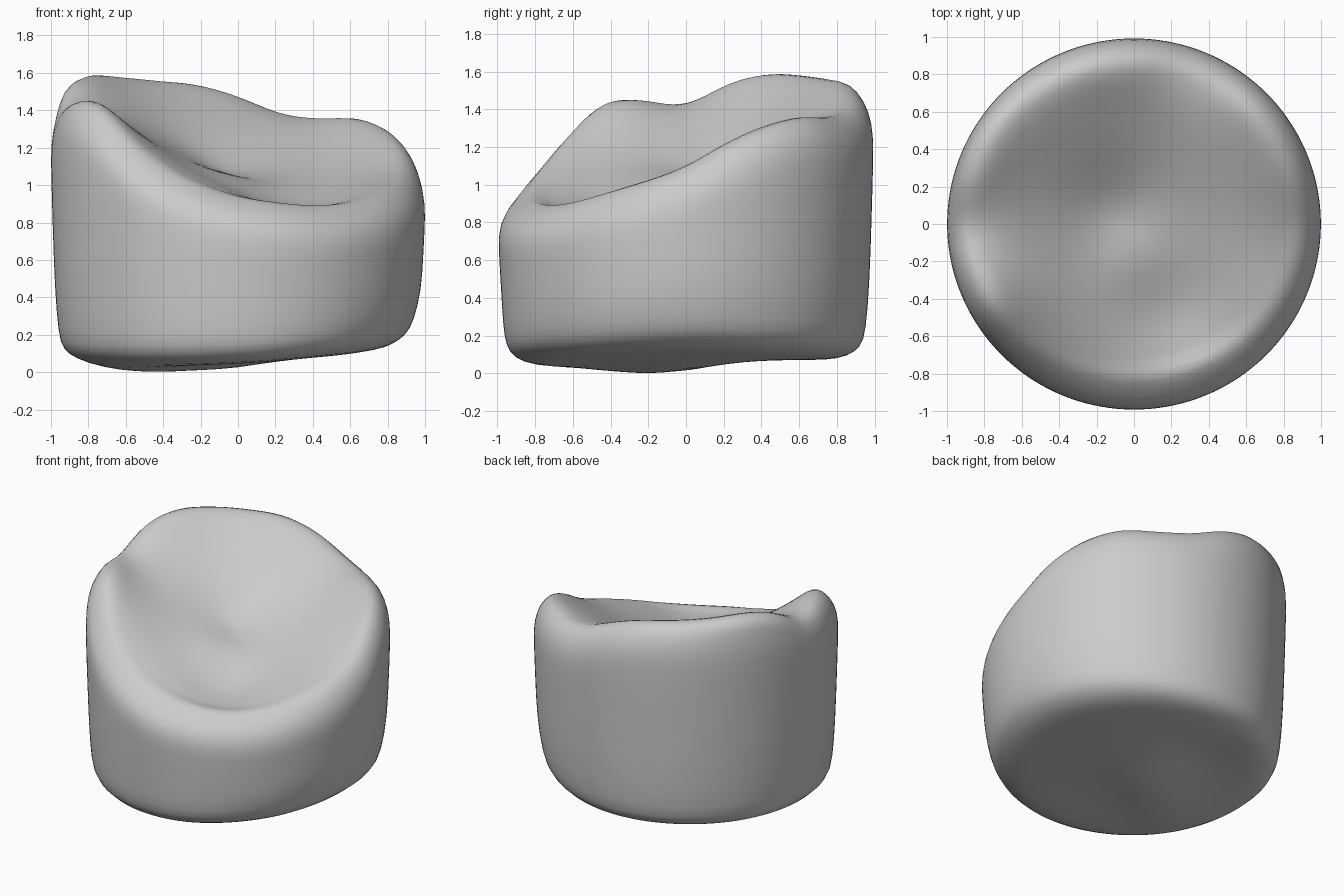
import bpy, bmesh, math

if "Cube" in bpy.data.objects:
    bpy.data.objects.remove(bpy.data.objects["Cube"])

# Rim crest height every 15 degrees, counter-clockwise from +x
RIM = [1.09, 1.22, 1.31, 1.355, 1.35, 1.38, 1.47, 1.535, 1.555, 1.575, 1.585, 1.535,
       1.42, 1.445, 1.43, 1.27, 1.11, 1.00, 0.935, 0.905, 0.89, 0.905, 0.95, 1.01]
# Lower edge height every 45 degrees
HEM = [0.125, 0.10, 0.07, 0.06, 0.05, 0.03, 0.04, 0.09]
SEG = 72
N = len(RIM)
# Fourier terms of the rim, used to stretch the seat like a membrane
TERMS = [(k, 2 / N * sum(h * math.cos(2 * math.pi * k * i / N) for i, h in enumerate(RIM)),
          2 / N * sum(h * math.sin(2 * math.pi * k * i / N) for i, h in enumerate(RIM)))
         for k in range(1, 12)]
MEAN = sum(RIM) / N


def loop_value(table, a):
    """Smooth periodic interpolation around the body."""
    n = len(table)
    u = (a / (2 * math.pi) * n) % n
    i = int(u)
    t = u - i
    p0, p1, p2, p3 = (table[(i + k) % n] for k in (-1, 0, 1, 2))
    return p1 + 0.5 * t * (p2 - p0 + t * (2*p0 - 5*p1 + 4*p2 - p3 + t * (3*(p1 - p2) + p3 - p0)))


def bump(x, y, cx, cy, size):
    return math.exp(-((x - cx) ** 2 + (y - cy) ** 2) / size ** 2)


def facing(a, degrees):
    """1 towards the given direction, fading to 0 a quarter turn away."""
    return max(0, math.cos(a - math.radians(degrees))) ** 2


def dish(x, y, a, s):
    """Hollowed seat surface, s = 0 at the centre and 1 at the rim."""
    z = MEAN + sum(s ** k * (c * math.cos(k * a) + d * math.sin(k * a)) for k, c, d in TERMS)
    z -= 0.19 * max(0, 1 - s * s) ** 1.4
    z += 0.03 * bump(x, y, 0, -0.2, 0.2) - 0.05 * bump(x, y, -0.1, 0.1, 0.22)
    return z - 0.05 * bump(x, y, 0.25, -0.5, 0.28)


def underside(x, y, a, s):
    """Sagging, slightly lumpy bottom."""
    z = 0.06 + (loop_value(HEM, a) - 0.06) * s * s
    return (z - 0.05 * bump(x, y, -0.45, -0.2, 0.28) - 0.04 * bump(x, y, -0.1, 0.0, 0.25)
            + 0.03 * bump(x, y, -0.3, 0.4, 0.25))


# Cross-section: mode, radius, height parameter
profile = [("under", r, 0) for r in (0.15, 0.3, 0.45, 0.6, 0.75)]
profile += [("hem", 0.86, 0.02), ("hem", 0.93, 0.07), ("hem", 0.955, 0.15)]
profile += [("wall", 0.975, 0.35), ("wall", 0.985, 0.65), ("wall", 0.993, 0.9)]
profile += [("rim", 0.995, -0.21), ("rim", 0.975, -0.11), ("rim", 0.93, -0.03), ("rim", 0.87, 0.01)]
profile += [("dish", r, 0) for r in (0.80, 0.73, 0.65, 0.56, 0.45, 0.34, 0.23, 0.12)]

bm = bmesh.new()
rings = []
for mode, radius, h in profile:
    ring = []
    for i in range(SEG):
        a = 2 * math.pi * i / SEG
        rim, hem = loop_value(RIM, a), loop_value(HEM, a)
        r = radius
        if mode == "hem":
            r += 0.01 * facing(a, 265) - 0.05 * (1 - h / 0.25) * facing(a, 5)
        elif mode == "dish" or radius < 0.95 and mode == "rim":
            r *= 1 - 0.06 * facing(a, 275) + 0.035 * facing(a, 155) ** 3
        x, y = r * math.cos(a), r * math.sin(a)
        if mode == "under":
            z = underside(x, y, a, radius / 0.77)
        elif mode == "hem":
            z = hem + h
        elif mode == "wall":
            low, high = hem + 0.15, rim - 0.21
            z = low + (high - low) * (h - 0.1) / 0.95
        elif mode == "rim":
            z = rim + h
        else:
            z = dish(x, y, a, radius / 0.83) + 0.005
        ring.append(bm.verts.new((x * 1.007, y, z)))
    rings.append(ring)

# Skin the rings and close both ends
for lower, upper in zip(rings, rings[1:]):
    for i in range(SEG):
        j = (i + 1) % SEG
        bm.faces.new((lower[i], lower[j], upper[j], upper[i]))
bottom = bm.verts.new((0, 0, underside(0, 0, 0, 0)))
top = bm.verts.new((0, 0, dish(0, 0, 0, 0)))
for i in range(SEG):
    j = (i + 1) % SEG
    bm.faces.new((bottom, rings[0][j], rings[0][i]))
    bm.faces.new((top, rings[-1][i], rings[-1][j]))

# Stand on the ground
low = min(v.co.z for v in bm.verts)
for v in bm.verts:
    v.co.z -= low
for f in bm.faces:
    f.smooth = True
bmesh.ops.recalc_face_normals(bm, faces=bm.faces)

mesh = bpy.data.meshes.new("beanbag_seat")
bm.to_mesh(mesh)
bm.free()
seat = bpy.data.objects.new("beanbag_seat", mesh)
bpy.context.collection.objects.link(seat)
sub = seat.modifiers.new("soften", "SUBSURF")
sub.levels = sub.render_levels = 1
